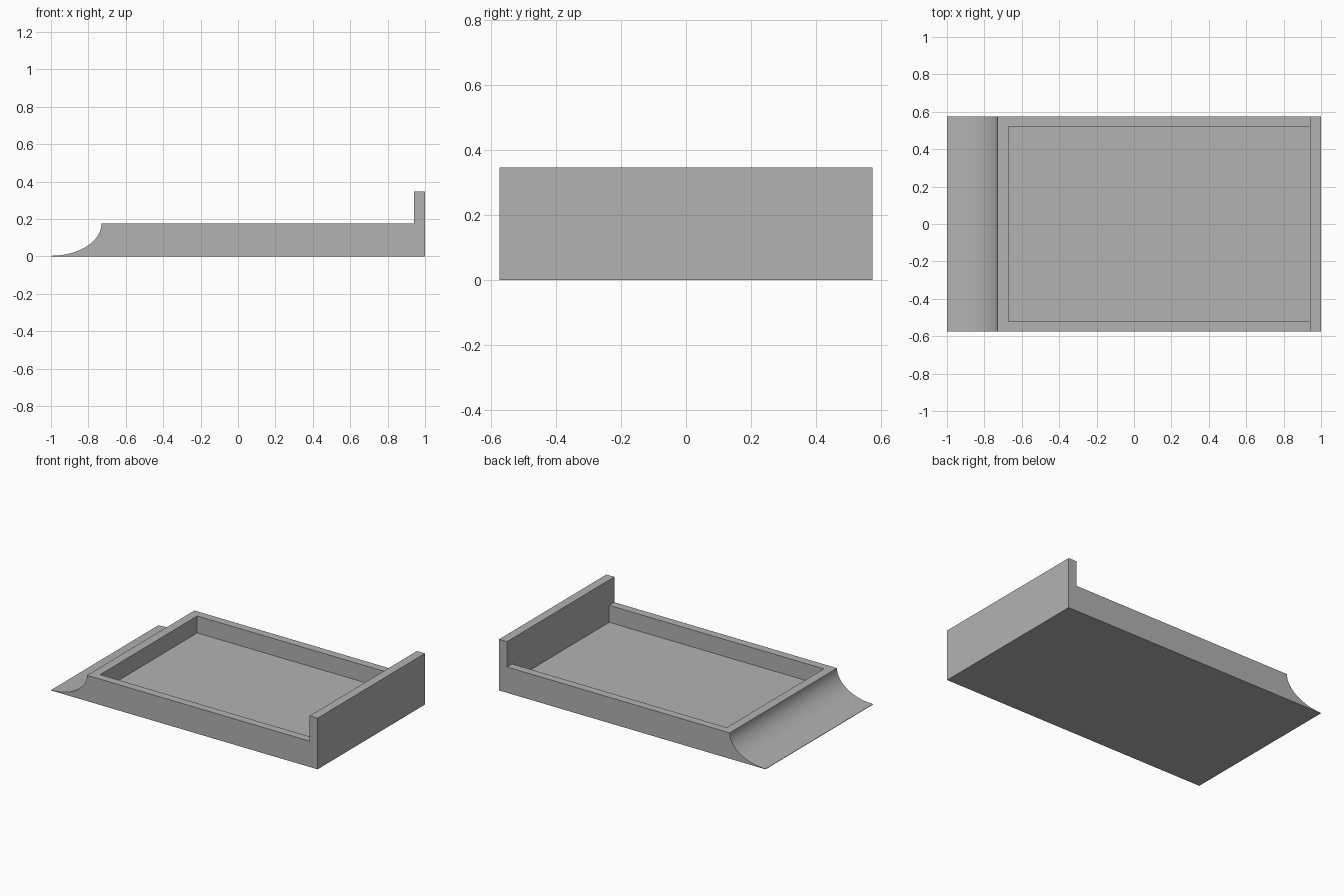
import bpy, bmesh
from math import sin, cos, pi, radians

cube = bpy.data.objects.get("Cube")
if cube:
    bpy.data.objects.remove(cube, do_unlink=True)

HALF_WIDTH = 0.575
DECK, WALL_TOP, FLOOR, LIP = 0.175, 0.347, 0.06, 0.003
RAMP_TOP_X, WALL_X = -0.73, 0.94
RIM = 0.055
RAMP_STEPS = 16

grey = bpy.data.materials.new("plain grey")
grey.use_nodes = True
colour = (0.448, 0.448, 0.448, 1)
grey.diffuse_color = colour
grey.node_tree.nodes["Principled BSDF"].inputs["Base Color"].default_value = colour


def prism(name, profile, half_width):
    """Extrude an x-z profile across the width."""
    bm = bmesh.new()
    face = bm.faces.new([bm.verts.new((x, -half_width, z)) for x, z in profile])
    extruded = bmesh.ops.extrude_face_region(bm, geom=[face])["geom"]
    verts = [g for g in extruded if isinstance(g, bmesh.types.BMVert)]
    bmesh.ops.translate(bm, verts=verts, vec=(0, 2 * half_width, 0))
    bmesh.ops.recalc_face_normals(bm, faces=bm.faces)
    mesh = bpy.data.meshes.new(name)
    bm.to_mesh(mesh)
    bm.free()
    mesh.materials.append(grey)
    obj = bpy.data.objects.new(name, mesh)
    bpy.context.collection.objects.link(obj)
    return obj


# Tray body: concave ramp at one end, upright wall at the other
ramp = []
for i in range(RAMP_STEPS + 1):
    a = pi / 2 * i / RAMP_STEPS
    ramp.append((-1 + (1 + RAMP_TOP_X) * sin(a), DECK - (DECK - LIP) * cos(a)))
body = prism("tray_body", [(-1, 0)] + ramp + [
    (WALL_X, DECK), (WALL_X, WALL_TOP), (1, WALL_TOP), (1, 0)], HALF_WIDTH)

# Rectangular pocket running up to the end wall
x0, x1, z1 = RAMP_TOP_X + RIM + 0.005, WALL_X, DECK + 0.05
pocket = prism("pocket_cutter", [(x0, FLOOR), (x1, FLOOR), (x1, z1), (x0, z1)],
               HALF_WIDTH - RIM)
pocket.hide_render = True

bpy.ops.object.select_all(action='DESELECT')
body.select_set(True)
bpy.context.view_layer.objects.active = body
cut = body.modifiers.new("pocket", 'BOOLEAN')
cut.operation = 'DIFFERENCE'
cut.solver = 'EXACT'
cut.object = pocket
bpy.ops.object.modifier_apply(modifier=cut.name)
bpy.data.objects.remove(pocket, do_unlink=True)

bpy.ops.object.shade_smooth_by_angle(angle=radians(30))
